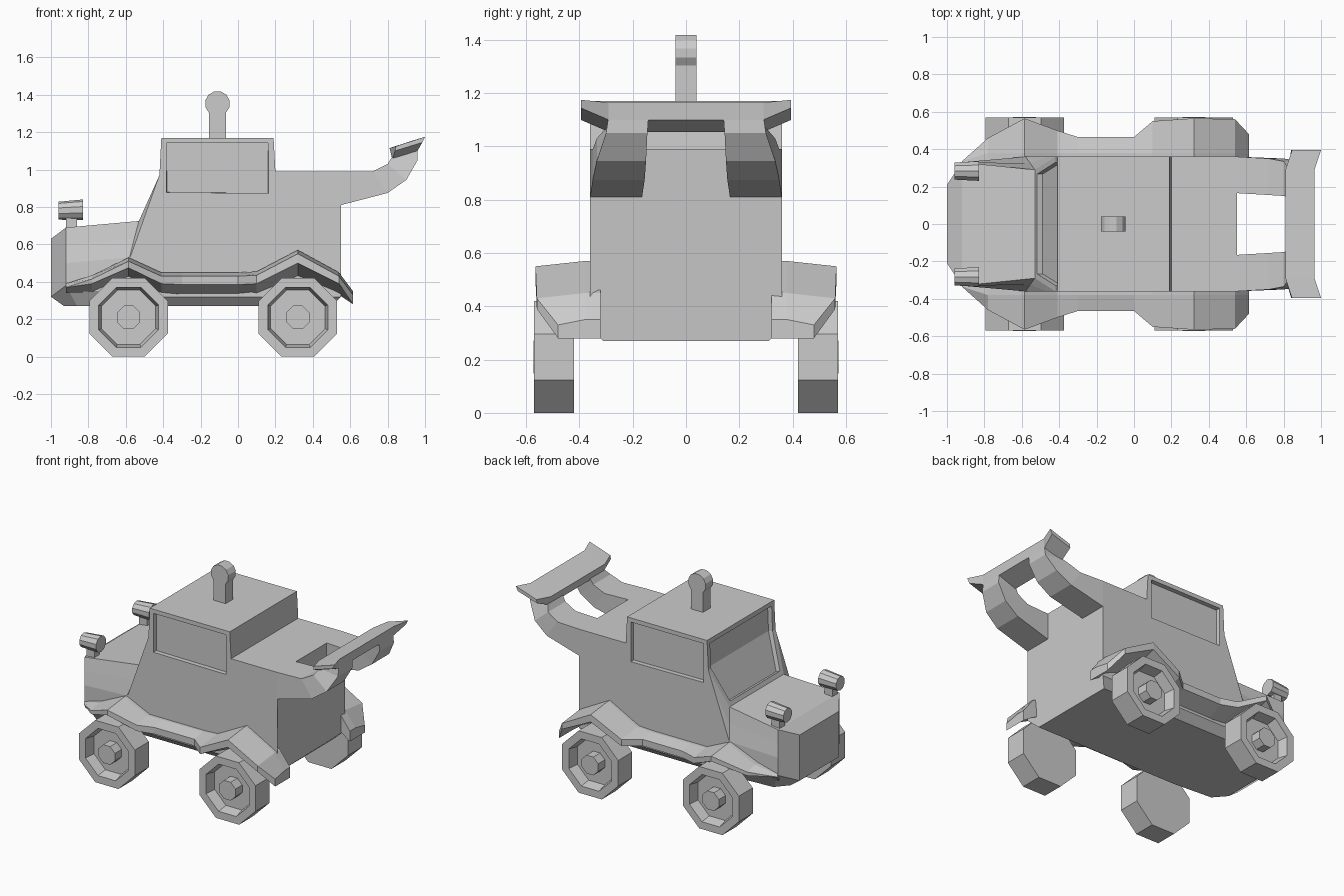
import bpy, bmesh, math
from mathutils import Vector

if "Cube" in bpy.data.objects:
    bpy.data.objects.remove(bpy.data.objects["Cube"])

grey = bpy.data.materials.new("plain_grey")
grey.diffuse_color = (0.6, 0.6, 0.6, 1)
grey.use_nodes = True
grey.node_tree.nodes["Principled BSDF"].inputs["Base Color"].default_value = grey.diffuse_color


def finish(name, bm):
    bmesh.ops.recalc_face_normals(bm, faces=bm.faces[:])
    mesh = bpy.data.meshes.new(name)
    bm.to_mesh(mesh)
    bm.free()
    mesh.materials.append(grey)
    obj = bpy.data.objects.new(name, mesh)
    bpy.context.collection.objects.link(obj)
    return obj


def loft(bm, rings):
    """Skin closed rings of points and cap both ends."""
    rows = [[bm.verts.new(p) for p in ring] for ring in rings]
    n = len(rows[0])
    for a, b in zip(rows, rows[1:]):
        for i in range(n):
            j = (i + 1) % n
            bm.faces.new((a[i], a[j], b[j], b[i]))
    bm.faces.new(rows[0])
    bm.faces.new(rows[-1])
    return rows


def loft_pair(name, rings):
    """Same loft on both sides of the vehicle."""
    for side, word in ((-1, "right"), (1, "left")):
        bm = bmesh.new()
        loft(bm, [[(x, y * side, z) for x, y, z in r] for r in rings])
        finish(f"{word}_{name}", bm)


# Body: half sections from nose to tail (bottom, sill, side, belt, top)
half = [
    [(-.93, .21, .27), (-1, .21, .32), (-1, .21, .5), (-1, .21, .57), (-1, .21, .63)],
    [(-.86, .29, .27), (-.92, .33, .38), (-.92, .33, .5), (-.92, .33, .6), (-.92, .33, .69)],
    [(-.58, .31, .27), (-.58, .36, .32), (-.58, .36, .53), (-.555, .325, .63), (-.53, .29, .725)],
    [(-.57, .31, .27), (-.57, .36, .32), (-.573, .36, .54), (-.465, .36, .845), (-.42, .36, .97)],
    [(-.41, .31, .27), (-.41, .36, .32), (-.41, .36, .53), (-.41, .36, .85), (-.41, .36, 1.17)],
    [(.19, .31, .27), (.19, .36, .32), (.19, .36, .53), (.19, .36, .845), (.19, .36, 1.17)],
    [(.2, .31, .27), (.2, .36, .32), (.2, .36, .53), (.2, .36, .845), (.2, .36, .99)],
    [(.5, .31, .27), (.55, .36, .32), (.55, .36, .53), (.55, .36, .81), (.55, .36, .99)],
]
bm = bmesh.new()
rows = loft(bm, [h + [(x, -y, z) for x, y, z in reversed(h)] for h in half])
bmesh.ops.recalc_face_normals(bm, faces=bm.faces[:])


def face_of(a, b, i, j):
    return bm.faces.get((rows[a][i], rows[a][j], rows[b][j], rows[b][i]))


# Recessed side windows and windscreen
windows = [face_of(4, 5, 3, 4), face_of(4, 5, 5, 6)]
screen = [face_of(2, 3, 4, 5), face_of(3, 4, 4, 5)]
bmesh.ops.inset_individual(bm, faces=windows, thickness=.04, depth=0)
bmesh.ops.inset_individual(bm, faces=windows, thickness=.001, depth=-.03)
bmesh.ops.inset_region(bm, faces=screen, thickness=.03, depth=0, use_even_offset=True)
bmesh.ops.inset_region(bm, faces=screen, thickness=.001, depth=-.03, use_even_offset=True)
finish("body", bm)

# Fenders: x, top height, outer width, lower outer height, underside height
fender = [
    (-.92, .39, .335, .37, .34), (-.78, .435, .46, .39, .34),
    (-.585, .53, .565, .475, .42), (-.41, .45, .5, .39, .33),
    (-.3, .45, .465, .385, .32), (0, .45, .465, .385, .32),
    (.1, .455, .55, .39, .33), (.32, .57, .565, .5, .42),
    (.54, .45, .56, .39, .33), (.615, .35, .48, .28, .28),
]
loft_pair("fender", [[(x, .32, zt), (x, min(.38, w), zt), (x, w, zt - .02),
                      (x, w, zl), (x, .32, zu)] for x, zt, w, zl, zu in fender])

# Curved arms carrying the rear wing: top point, bottom point, outer, inner
arms = [
    (.55, .99, .55, .81, .36, .165), (.72, .99, .8, .875, .35, .155),
    (.8, 1.03, .9, .945, .335, .15), (.825, 1.07, .96, 1.05, .3, .145),
    (.82, 1.11, .96, 1.12, .29, .14),
]
loft_pair("wing_arm", [[(tx, o, tz), (tx, i, tz), (bx, i, bz), (bx, o, bz)]
                       for tx, tz, bx, bz, o, i in arms])

# Rear wing with flared tips
bm = bmesh.new()
mid = [(.81, 1.115), (.965, 1.165), (.96, 1.1), (.825, 1.055)]
tip = [(.845, 1.125), (1.0, 1.175), (.985, 1.145), (.84, 1.1)]
loft(bm, [[(x, y, z) for x, z in prof]
          for y, prof in ((-.395, tip), (-.29, mid), (.29, mid), (.395, tip))])
finish("rear_wing", bm)


# Wheels: octagonal lathe with recessed rim and raised hub
def wheel(name, cx, side):
    bm = bmesh.new()
    k = 1 / math.cos(math.pi / 8)
    profile = [(.21, .42), (.21, .57), (.16, .57), (.145, .5), (.062, .5), (.062, .572)]
    rings = []
    for r, y in profile:
        rings.append([(cx + r * k * math.cos((i + .5) * math.pi / 4), side * y,
                       .21 + r * k * math.sin((i + .5) * math.pi / 4)) for i in range(8)])
    loft(bm, rings)
    finish(name, bm)


for cx, end in ((-.585, "front"), (.32, "rear")):
    for side, word in ((-1, "right"), (1, "left")):
        wheel(f"{end}_{word}_wheel", cx, side)

# Headlamps on short posts
lamp = [[(x, .283 + r * math.cos((i + .5) * math.pi / 5), z + r * math.sin((i + .5) * math.pi / 5))
         for i in range(10)] for x, r, z in ((-.96, .048, .78), (-.83, .055, .785))]
loft_pair("headlamp", lamp)
loft_pair("headlamp_post", [[(-.92, .255, z), (-.86, .255, z), (-.86, .31, z), (-.92, .31, z)]
                            for z in (.66, .75)])

# Roof beacon: round head on a flat post, one outline extruded across
outline = [(-.155, 1.16), (-.065, 1.16)]
for i in range(10):
    a = math.radians(-48 + i * 276 / 9)
    outline.append((-.11 + .067 * math.cos(a), 1.353 + .067 * math.sin(a)))
bm = bmesh.new()
loft(bm, [[(x, y, z) for x, z in outline] for y in (-.04, .04)])
finish("roof_beacon", bm)
